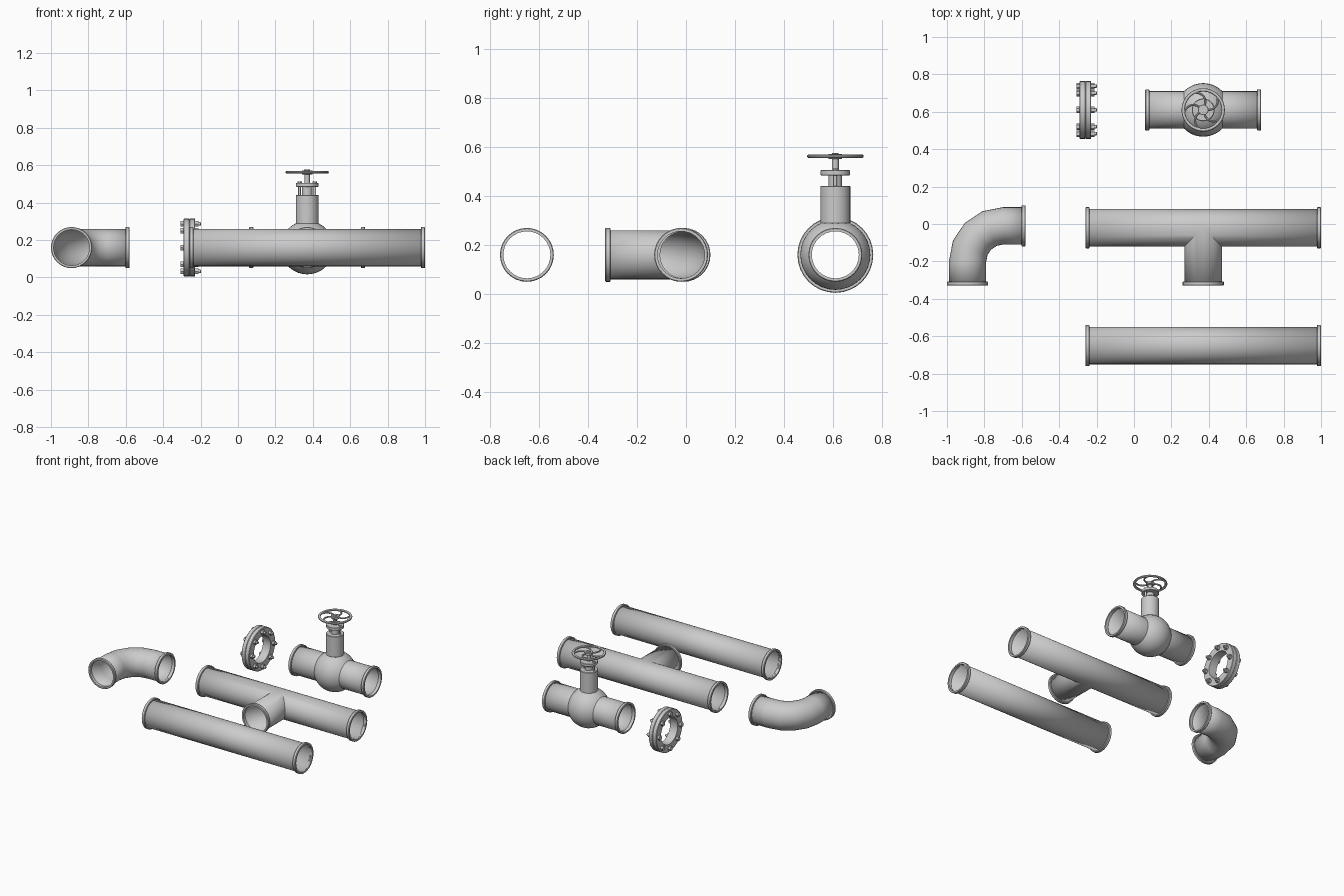
import bpy, bmesh, math
from math import sin, cos, pi
from mathutils import Vector

if "Cube" in bpy.data.objects:
    bpy.data.objects.remove(bpy.data.objects["Cube"])

Z = 0.16          # height of every pipe axis
R, WALL = 0.10, 0.004
N = 32


def finish(bm, name, wall=0):
    bmesh.ops.remove_doubles(bm, verts=bm.verts, dist=1e-5)
    bmesh.ops.recalc_face_normals(bm, faces=bm.faces)
    me = bpy.data.meshes.new(name)
    bm.to_mesh(me)
    bm.free()
    ob = bpy.data.objects.new(name, me)
    bpy.context.collection.objects.link(ob)
    for o in bpy.context.selected_objects:
        o.select_set(False)
    bpy.context.view_layer.objects.active = ob
    ob.select_set(True)
    bpy.ops.object.shade_smooth_by_angle(angle=math.radians(32))
    if wall:
        m = ob.modifiers.new("wall", 'SOLIDIFY')
        m.thickness, m.offset = wall, -1
    return ob


def loft(bm, rings, closed=False):
    """Bridge rings of points with quads."""
    vs = [[bm.verts.new(p) for p in r] for r in rings]
    pairs = list(zip(vs, vs[1:])) + ([(vs[-1], vs[0])] if closed else [])
    for a, b in pairs:
        n = len(a)
        for i in range(n):
            j = (i + 1) % n
            bm.faces.new((a[i], a[j], b[j], b[i]))
    return vs


def lathe(bm, origin, axis, profile, n=N, closed=False):
    """Revolve (radius, distance) points round an axis; open profiles get end caps."""
    q = Vector(axis).to_track_quat('Z', 'Y')
    o = Vector(origin)
    rings = [[o + q @ Vector((r * cos(2 * pi * i / n), r * sin(2 * pi * i / n), t))
              for i in range(n)] for r, t in profile]
    vs = loft(bm, rings, closed)
    if not closed:
        bm.faces.new(vs[0][::-1])
        bm.faces.new(vs[-1])


def rod(bm, origin, axis, r, t0, t1, n=N, bevel=0):
    prof = [(r, t0), (r, t1)]
    if bevel:
        prof = [(r - bevel, t0), (r, t0 + bevel), (r, t1 - bevel), (r - bevel, t1)]
    lathe(bm, origin, axis, prof, n)


def collars(name, ends):
    """Raised rim on each open pipe end; direction points out of the pipe."""
    bm = bmesh.new()
    ri, ro, b = R - WALL, 0.11, 0.003
    for p, d in ends:
        lathe(bm, p, d, [(ri, -0.022), (ro - b, -0.022), (ro, -0.022 + b),
                         (ro, -b), (ro - b, 0), (ri, 0)], closed=True)
    return finish(bm, name)


ANG = [2 * pi * i / N for i in range(N)]

# Straight pipe
bm = bmesh.new()
loft(bm, [[(x, -0.65 + R * cos(a), Z + R * sin(a)) for a in ANG] for x in (-0.258, 0.998)])
finish(bm, "straight_pipe", WALL)
collars("straight_pipe_collars", [((-0.26, -0.65, Z), (-1, 0, 0)), ((1, -0.65, Z), (1, 0, 0))])

# Tee pipe: two halves and a branch mitred together
cx, cy = 0.37, -0.02
bm = bmesh.new()
for s in (-1, 1):
    loft(bm, [[(cx + s * 0.628, cy - R * cos(a), Z + R * sin(a)) for a in ANG],
              [(cx + s * max(0, R * cos(a)), cy - R * cos(a), Z + R * sin(a)) for a in ANG]])
loft(bm, [[(cx + R * cos(a), -0.328, Z + R * sin(a)) for a in ANG],
          [(cx + R * cos(a), cy - abs(R * cos(a)), Z + R * sin(a)) for a in ANG]])
finish(bm, "tee_pipe", WALL)
collars("tee_pipe_collars", [((-0.26, cy, Z), (-1, 0, 0)), ((1, cy, Z), (1, 0, 0)),
                             ((cx, -0.33, Z), (0, -1, 0))])

# Elbow pipe: quarter bend in four segments with short straight ends
bx, by, br = -0.70, -0.20, 0.19
path = [((bx - br, -0.328), 0)]
path += [((bx - br * cos(t), by + br * sin(t)), t) for t in [k * pi / 8 for k in range(5)]]
path += [((-0.582, by + br), pi / 2)]
bm = bmesh.new()
loft(bm, [[(p[0] - R * cos(a) * cos(t), p[1] + R * cos(a) * sin(t), Z + R * sin(a))
           for a in ANG] for p, t in path])
finish(bm, "elbow_pipe", WALL)
collars("elbow_pipe_collars", [((bx - br, -0.33, Z), (0, -1, 0)), ((-0.58, by + br, Z), (1, 0, 0))])

# Bolted flange: two plates face to face
fx, fy = -0.26, 0.61
bm = bmesh.new()
for s in (-1, 1):
    lathe(bm, (fx, fy, Z), (s, 0, 0), [(0.098, 0), (0.152, 0), (0.155, 0.003), (0.155, 0.028),
                                       (0.152, 0.031), (0.098, 0.031)], closed=True)
finish(bm, "flange_plates")

# Flange bolts
bm = bmesh.new()
for k in range(8):
    p = (fx, fy + 0.127 * cos(k * pi / 4), Z + 0.127 * sin(k * pi / 4))
    rod(bm, p, (1, 0, 0), 0.009, -0.04, 0.062, 12, 0.002)
    rod(bm, p, (1, 0, 0), 0.017, -0.048, -0.029, 6)
    rod(bm, p, (1, 0, 0), 0.017, 0.029, 0.048, 6)
finish(bm, "flange_bolts")

# Valve body: pipe with a round bulb
vx, vy, ball = 0.37, 0.61, 0.143
t0 = math.asin(R / ball)
prof = [(R, -0.308)]
prof += [(ball * sin(t), -ball * cos(t)) for t in [t0 + (pi - 2 * t0) * k / 14 for k in range(15)]]
prof += [(R, 0.308)]
bm = bmesh.new()
loft(bm, [[(vx + x, vy + r * cos(a), Z + r * sin(a)) for a in ANG] for r, x in prof])
finish(bm, "valve_body", WALL)
collars("valve_collars", [((vx - 0.31, vy, Z), (-1, 0, 0)), ((vx + 0.31, vy, Z), (1, 0, 0))])

# Valve neck
up, base = (0, 0, 1), (vx, vy, 0)
bm = bmesh.new()
rod(bm, base, up, 0.061, 0.287, 0.442, bevel=0.003)
finish(bm, "valve_neck")

# Gland, top plate and stem
bm = bmesh.new()
rod(bm, base, up, 0.027, 0.44, 0.49)
rod(bm, base, up, 0.06, 0.485, 0.506, bevel=0.002)
rod(bm, base, up, 0.014, 0.50, 0.56)
finish(bm, "valve_gland_and_stem")

# Gland bolts
bm = bmesh.new()
for s in (-1, 1):
    p = (vx + s * 0.041, vy, 0)
    rod(bm, p, up, 0.007, 0.44, 0.512, 12)
    rod(bm, p, up, 0.012, 0.504, 0.513, 6)
finish(bm, "gland_bolts")

# Handwheel rim and hub
zw = 0.563
bm = bmesh.new()
lathe(bm, (vx, vy, zw), up, [(0.107 + 0.009 * cos(t), 0.008 * sin(t))
                             for t in [k * pi / 5 for k in range(10)]], closed=True)
rod(bm, base, up, 0.028, 0.551, 0.572, 24, 0.002)
rod(bm, base, up, 0.016, 0.570, 0.577, 6)
finish(bm, "handwheel_rim_and_hub")

# Curved handwheel spokes
bm = bmesh.new()
for k in range(5):
    pts = []
    for i in range(8):
        f = i / 7
        r, a = 0.022 + 0.084 * f, 2 * pi * k / 5 + 0.8 * f * f
        pts.append(Vector((vx + r * cos(a), vy + r * sin(a), zw)))
    rings = []
    for i, p in enumerate(pts):
        d = (pts[min(i + 1, 7)] - pts[max(i - 1, 0)]).normalized()
        side = Vector((-d.y, d.x, 0))
        rings.append([p + 0.006 * (side * cos(t) + Vector(up) * sin(t))
                      for t in [j * pi / 4 for j in range(8)]])
    loft(bm, rings)
finish(bm, "handwheel_spokes")
